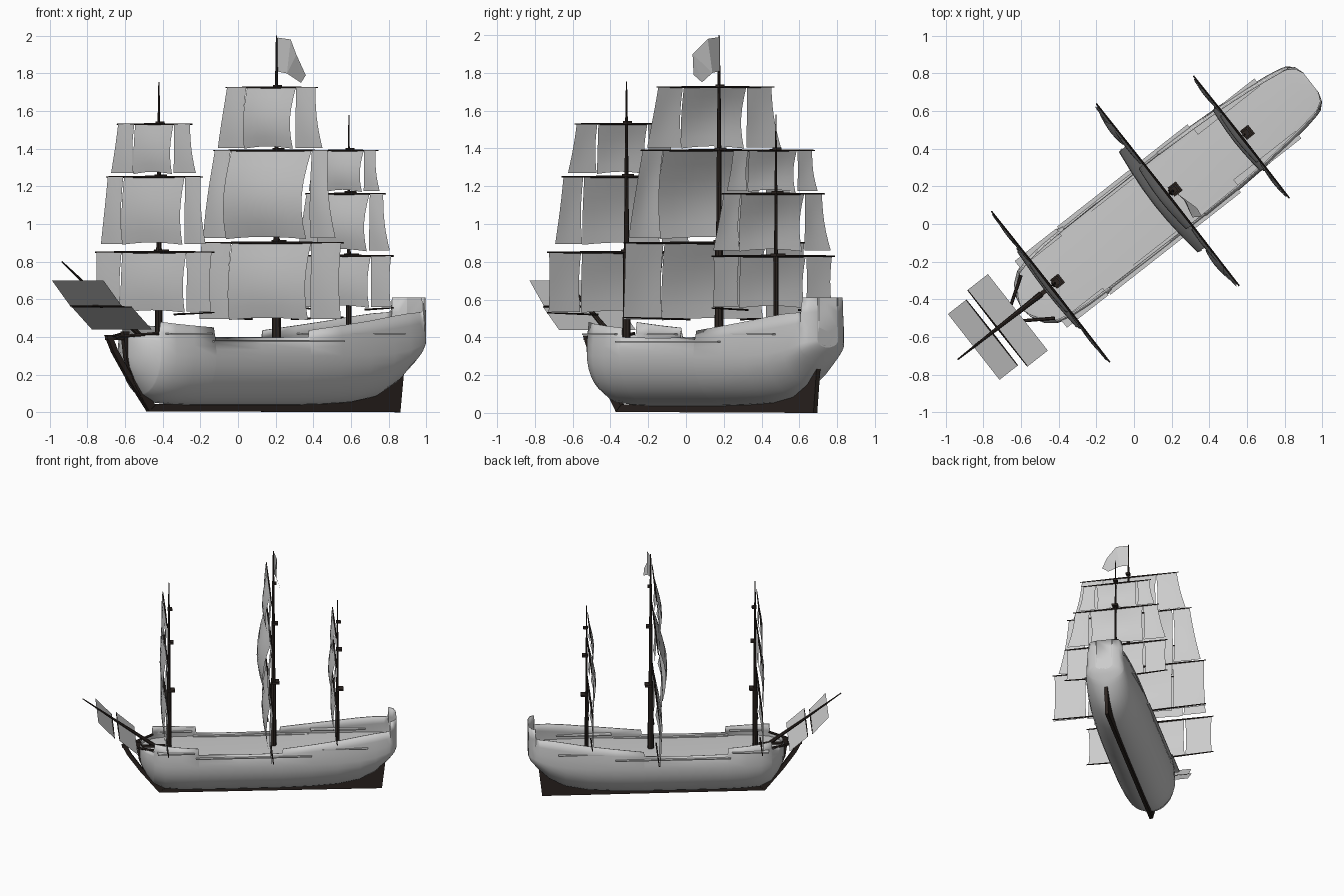
import bpy, math
from mathutils import Vector, Matrix

if "Cube" in bpy.data.objects:
    bpy.data.objects.remove(bpy.data.objects["Cube"])

# Ship frame: x runs bow (-) to stern (+), y athwart, turned 38 degrees in the world
TURN = Matrix.Translation((-0.007, 0.009, 0)) @ Matrix.Rotation(math.radians(38.1), 4, 'Z')

wood = bpy.data.materials.new("dark_wood")
wood.diffuse_color = (0.025, 0.018, 0.015, 1)
wood.use_nodes = True
wood.node_tree.nodes["Principled BSDF"].inputs["Base Color"].default_value = wood.diffuse_color


def make(name, verts, faces, mat=None, smooth=None):
    me = bpy.data.meshes.new(name)
    me.from_pydata([tuple(v) for v in verts], [], faces)
    me.update()
    ob = bpy.data.objects.new(name, me)
    bpy.context.collection.objects.link(ob)
    ob.matrix_world = TURN
    if mat:
        me.materials.append(mat)
    if smooth:
        bpy.ops.object.select_all(action='DESELECT')
        ob.select_set(True)
        bpy.context.view_layer.objects.active = ob
        bpy.ops.object.shade_smooth_by_angle(angle=math.radians(smooth))
    return ob


def spar(name, path, n=8):
    """Tapered round spar through (point, radius) pairs."""
    pts = [Vector(p) for p, r in path]
    q = (pts[-1] - pts[0]).to_track_quat('Z', 'Y')
    verts, faces = [], []
    for p, (_, r) in zip(pts, path):
        for k in range(n):
            t = 2 * math.pi * k / n
            verts.append(p + q @ Vector((r * math.cos(t), r * math.sin(t), 0)))
    for i in range(len(pts) - 1):
        for k in range(n):
            m = (k + 1) % n
            faces.append((i*n + k, i*n + m, i*n + n + m, i*n + n + k))
    faces.append(tuple(reversed(range(n))))
    faces.append(tuple(range(len(verts) - n, len(verts))))
    return make(name, verts, faces, wood, 40)


def box(name, x0, x1, y0, y1, z0, z1, mat=None):
    v = [(x, y, z) for x in (x0, x1) for y in (y0, y1) for z in (z0, z1)]
    f = [(0, 1, 3, 2), (4, 6, 7, 5), (0, 4, 5, 1), (2, 3, 7, 6), (0, 2, 6, 4), (1, 5, 7, 3)]
    return make(name, v, f, mat)


def slab(name, outline, half):
    """Flat timber on the centre line from a side outline."""
    n = len(outline)
    v = [(x, s * half, z) for s in (-1, 1) for x, z in outline]
    f = [tuple(range(n)), tuple(reversed(range(n, 2 * n)))]
    f += [(i, i + n, (i + 1) % n + n, (i + 1) % n) for i in range(n)]
    return make(name, v, f, wood)


# Hull shell: x, bottom z, rail z, widest half, rail half, hollow
stations = [
    (-.745, .30, .41, .015, .015, 1), (-.73, .24, .41, .07, .06, 1),
    (-.695, .17, .41, .13, .115, 1), (-.645, .10, .41, .168, .155, 1),
    (-.64, .095, .48, .172, .16, 1), (-.56, .055, .47, .198, .182, 1),
    (-.45, .045, .46, .21, .192, 1), (-.312, .04, .45, .216, .197, 1),
    (-.308, .04, .40, .216, .197, 1), (0, .04, .395, .218, .2, 1),
    (.328, .04, .40, .216, .2, 1), (.332, .04, .435, .216, .198, 1),
    (.55, .045, .46, .21, .193, 1), (.75, .055, .485, .2, .184, 1.1),
    (.92, .085, .51, .185, .168, 1.25), (1.04, .15, .525, .17, .153, 1.35),
    (1.12, .235, .53, .155, .141, 1.2), (1.148, .27, .535, .146, .133, 1.1),
    (1.151, .275, .61, .145, .13, 1.1), (1.183, .315, .61, .115, .11, 1),
    (1.202, .35, .61, .065, .065, 1)]


def section(x, zb, zr, w, wr, hollow):
    zm = zb + .72 * (.40 - zb)
    half = []
    for i in range(9):
        t = math.pi / 2 * i / 8
        half.append((x, w * math.sin(t) ** hollow, zm - (zm - zb) * math.cos(t)))
    for i in (1, 2, 3):
        k = i / 3
        half.append((x, w + (wr - w) * k * k, zm + (zr - zm) * k))
    return [(a, -b, c) for a, b, c in reversed(half[1:])] + half


rings = [section(*s) for s in stations]
m = len(rings[0])
faces = [(i*m + k, i*m + k + 1, i*m + m + k + 1, i*m + m + k)
         for i in range(len(rings) - 1) for k in range(m - 1)]
faces += [tuple(range(m)), tuple(range(len(rings)*m - 1, len(rings)*m - m - 1, -1))]
hull = make("hull", [p for r in rings for p in r], faces, None, 50)
sol = hull.modifiers.new("plank_thickness", 'SOLIDIFY')
sol.thickness = .008
sol.offset = 0

# Deck a little below the rail, following the sheer
deck = []
for x, zb, zr, w, wr, h in stations:
    z = .37 + .03 * max(0, x / 1.2) ** 2 + .01 * max(0, -x)
    deck += [(x, -wr - .003, z), (x, 0, z + .006), (x, wr + .003, z)]
make("deck", deck, [(i*3 + k, i*3 + k + 3, i*3 + k + 4, i*3 + k + 1)
                    for i in range(len(stations) - 1) for k in (0, 1)], None, 50)

# Keel with rudder, stem post and cutwater
slab("keel_and_rudder", [(-.60, .005), (1.095, 0), (1.125, .26), (1.06, .25), (1.0, .15),
                         (.85, .075), (.6, .045), (-.55, .045)], .013)
slab("stem_post", [(-.60, .005), (-.70, .15), (-.755, .29), (-.775, .43), (-.735, .43),
                   (-.72, .29), (-.66, .16), (-.56, .04)], .014)
slab("cutwater", [(-.60, .005), (-.745, .185), (-.84, .32), (-.885, .41), (-.85, .41),
                  (-.81, .33), (-.72, .20), (-.58, .05)], .012)
slab("head_beam", [(-.88, .385), (-.55, .385), (-.55, .40), (-.88, .40)], .012)

for side, s in (("left", 1), ("right", -1)):
    # Head rails at the bow
    spar(f"head_rail_{side}", [((-.64, s*.145, .42), .009), ((-.83, s*.02, .40), .009)], 6)
    # Channel planks along the side
    for nm, x0, x1, b, z in (("fore", -.62, -.34, .195, .417), ("main", -.33, .55, .2, .376),
                             ("aft", .56, .98, .172, .417)):
        y = sorted((s * (b - .02), s * (b + .03)))
        box(f"channel_{nm}_{side}", x0, x1, y[0], y[1], z - .004, z + .004)


def panel(name, x, zt, zb, t0, t1, b0, b1, bulge, pinch=.0, arch=.0):
    """Cloth panel: top edge t0..t1, bottom edge b0..b1, bellied forward."""
    n = 6
    v = []
    for j in range(n + 1):
        t = j / n
        for i in range(n + 1):
            u = i / n
            y = (t0 + (t1 - t0) * u) * (1 - t) + (b0 + (b1 - b0) * u) * t
            y += pinch * math.sin(math.pi * t) * (1 - 2 * u)
            hump = math.sin(math.pi * .8 * t) * (.7 + .3 * math.sin(math.pi * u))
            z = zt + (zb + arch * math.sin(math.pi * u) - zt) * t
            v.append((x - bulge * hump, y, z))
    w = n + 1
    f = [(j*w + i, j*w + i + 1, j*w + w + i + 1, j*w + w + i) for j in range(n) for i in range(n)]
    return make(name, v, f, None, 30)


def yard(name, x, z, h, r):
    spar(name, [((x, -h, z), r * .5), ((x, 0, z), r), ((x, h, z), r * .5)])


# Masts: name, x, lower radius, top z, boom z,
# tiers of (yard z, sail foot z, yard half, centre half, foot outer half, belly)
masts = [
    ("fore", -.525, .021, 1.755, .53,
     [(.85, .53, .51, .275, .495, .025), (1.25, .89, .413, .26, .45, .035),
      (1.53, 1.265, .324, .165, .365, .025)]),
    ("main", .269, .024, 2.0, .505,
     [(.90, .49, .616, .34, .61, .05), (1.39, .92, .50, .345, .57, .09),
      (1.725, 1.40, .395, .21, .45, .05)]),
    ("mizzen", .757, .015, 1.58, .555,
     [(.83, .555, .413, .22, .40, .025), (1.16, .855, .345, .21, .395, .045),
      (1.39, 1.17, .28, .16, .305, .03)])]

for nm, x, r, top, boom, tiers in masts:
    z1, z2, z3 = (t[0] for t in tiers)
    spar(f"{nm}_mast", [((x, 0, .36), r), ((x, 0, z1), r * .85), ((x, 0, z1 + .03), r * .65),
                        ((x, 0, z2), r * .5), ((x, 0, z3), r * .35), ((x, 0, top), r * .15)])
    xs = x - r - .008
    for k, (zy, zf, h, c, fo, belly) in enumerate(tiers):
        lvl = ("lower", "middle", "upper")[k]
        yard(f"{nm}_{lvl}_yard", xs, zy, h, .008 - .001 * k)
        d = .05 - .011 * k
        box(f"{nm}_{lvl}_top", x - .01, x + d * .9, -d * .6, d * .6, zy - .002, zy + .014, wood)
        panel(f"{nm}_{lvl}_sail", xs - .002, zy, zf, -c, c, -c, c, belly, .008, .012)
        for side, s in (("left", 1), ("right", -1)):
            panel(f"{nm}_{lvl}_wing_sail_{side}", xs - .004, zy, zf + .005,
                  s * (c + .005), s * (h - .015), s * (c + .008), s * fo, belly * .35, s * .008)
    # Low booms under the wing sails
    h = tiers[0][2]
    for side, s in (("left", 1), ("right", -1)):
        spar(f"{nm}_boom_{side}", [((xs, s * .17, boom - .01), .006), ((xs, s * h, boom), .004)], 6)

# Bowsprit with its two small yards and sails
spar("bowsprit", [((-.62, 0, .385), .016), ((-.92, 0, .605), .010), ((-1.18, 0, .80), .004)])
for nm, x0, z0, x1, z1, h in (("outer", -1.073, .70, -.95, .565, .222),
                              ("inner", -.912, .56, -.775, .44, .258)):
    yard(f"{nm}_sprit_yard", x1 if nm == "outer" else x0, z1 if nm == "outer" else z0, h, .005)
    make(f"{nm}_sprit_sail", [(x0, -h, z0), (x0, h, z0), (x1, h, z1), (x1, -h, z1)], [(0, 1, 2, 3)])

# Flag streaming from the main mast head
flag = [(.209, .178, 1.99), (.28, .115, 1.98), (.36, .04, 1.79),
        (.209, .178, 1.81), (.26, .14, 1.80), (.335, .085, 1.75), (.31, .035, 1.90)]
inv = TURN.inverted()
make("flag", [inv @ Vector(p) for p in flag], [(0, 1, 4, 3), (1, 6, 4), (6, 5, 4), (6, 2, 5)])
